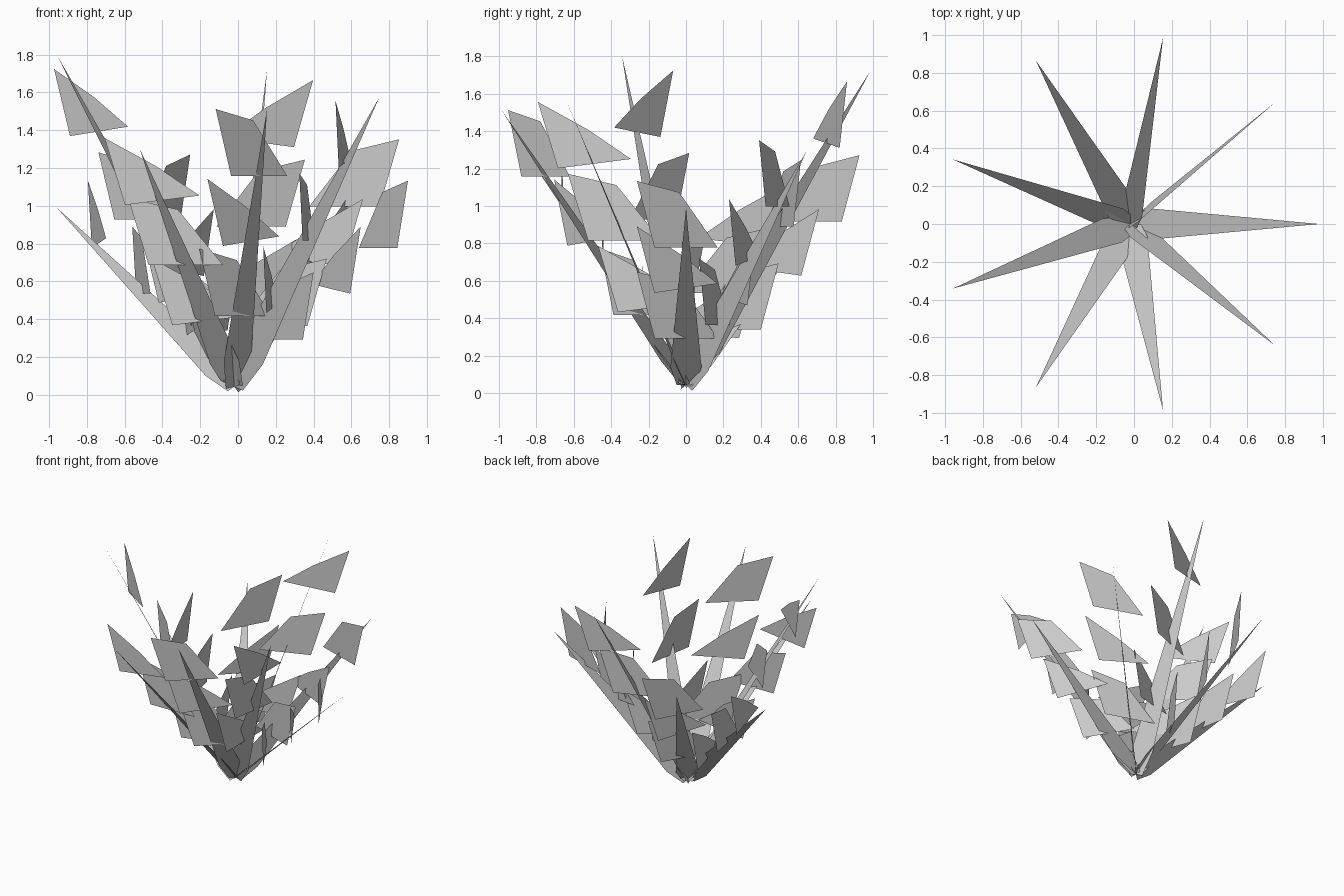
import bpy
from math import sin, cos, radians, sqrt

if "Cube" in bpy.data.objects:
    bpy.data.objects.remove(bpy.data.objects["Cube"])

CENTRE_X = -0.02
BASE_Z = 0.042

# Each frond: tip height, roll of the stem blade (degrees), whether its outer leaf is a blunt one
FRONDS = [
    (0.99, 0, True), (1.29, -78, True), (1.72, -48, False),
    (1.18, 10, True), (0.99, -40, False), (1.80, 22, False),
    (1.30, 10, False), (1.51, 20, True), (1.57, -50, False),
]

# Leaf outlines as (distance along leaf, height)
BLUNT = [(0.0, 0.355), (0.095, 0.0), (0.44, 0.0), (0.23, 0.295)]
POINTED = [(0.0, 0.355), (0.095, 0.0), (0.44, 0.05), (0.24, 0.205)]
# Leaf run from its outer end to its inner end (outward, sideways)
OUTER, RUN = (0.92, -0.262), (-0.59, 0.98)


def add_flat(name, points, angle):
    """One flat face from points given as outward, sideways, up."""
    c, s = cos(angle), sin(angle)
    verts = [(CENTRE_X + u * c - t * s, u * s + t * c, z) for u, t, z in points]
    mesh = bpy.data.meshes.new(name)
    mesh.from_pydata(verts, [], [list(range(len(verts)))])
    obj = bpy.data.objects.new(name, mesh)
    bpy.context.collection.objects.link(obj)


def stem_points(height, roll):
    """Tapered blade rolled about its own axis."""
    rise = height - BASE_Z
    n = sqrt(1 + rise * rise)
    w = (-rise / n * sin(roll), cos(roll), sin(roll) / n)

    def at(f, half):
        return (f + w[0] * half, w[1] * half, BASE_Z + rise * f + w[2] * half)

    return [at(0, -0.05), at(0.1, -0.083), at(1, 0), at(0.1, 0.083), at(0, 0.05)]


for i, (height, roll, blunt) in enumerate(FRONDS):
    angle = radians(40 * i)
    # Stem
    add_flat(f"stem_{i + 1}", stem_points(height, radians(roll)), angle)
    # Three upright leaves, alternating outline, stepping down the stem
    for k in range(3):
        outline = BLUNT if blunt == (k % 2 == 0) else POINTED
        z0 = 0.055 + height * (0.73 - 0.245 * k)
        pts = [(OUTER[0] - 0.25 * k + RUN[0] * d, OUTER[1] + RUN[1] * d, z0 + z)
               for d, z in outline]
        add_flat(f"leaf_{i + 1}_{k + 1}", pts, angle)
